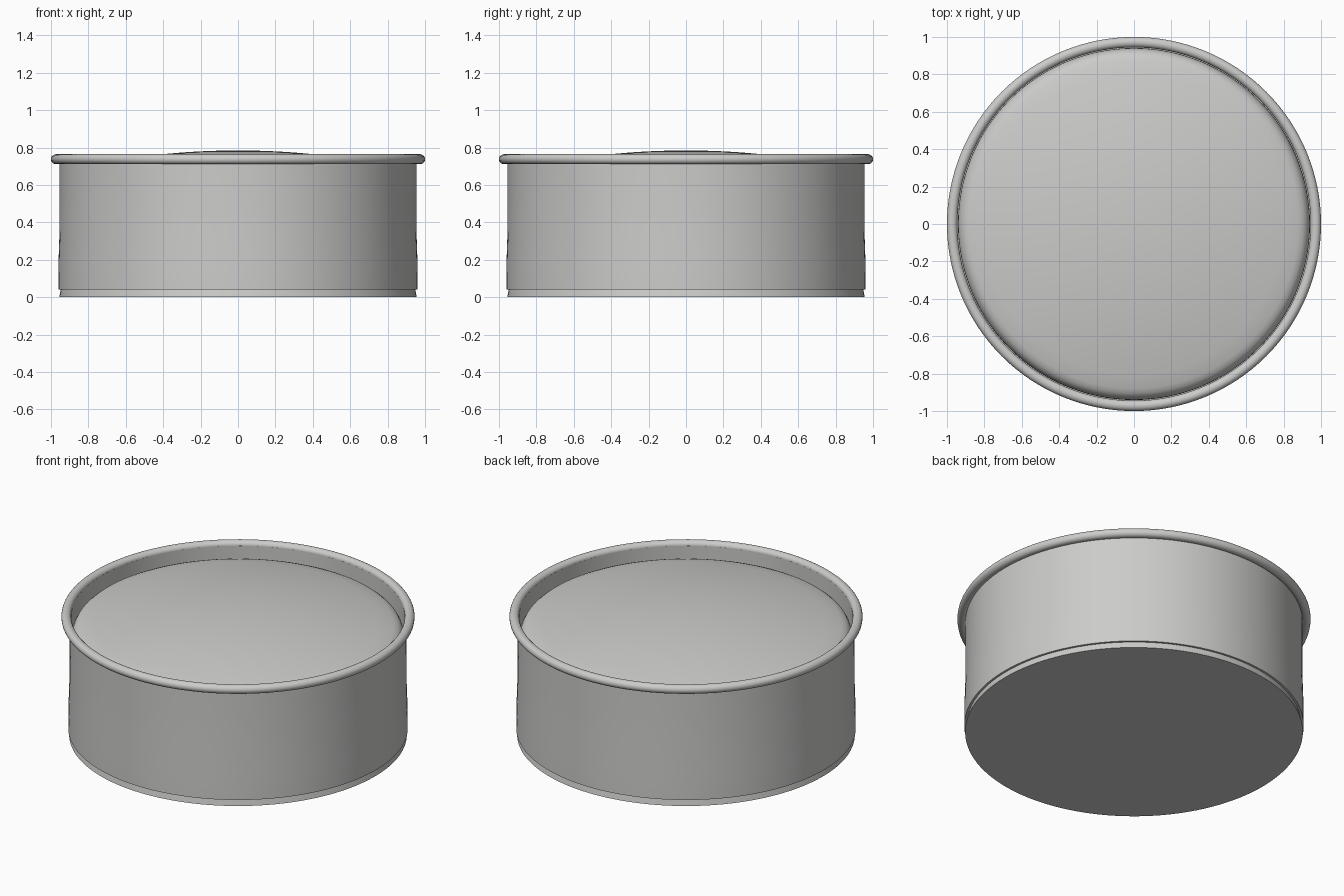
import bpy
import bmesh
from math import cos, sin, pi, radians

cube = bpy.data.objects.get("Cube")
if cube:
    bpy.data.objects.remove(cube)

SEGMENTS = 128

metal = bpy.data.materials.new("light grey")
metal.use_nodes = True
GREY = (0.6, 0.6, 0.59, 1)
metal.diffuse_color = GREY
metal.node_tree.nodes["Principled BSDF"].inputs["Base Color"].default_value = GREY


def lathe(name, profile, closed=False):
    """Spin a radius/height profile around the z axis."""
    bm = bmesh.new()
    verts = [bm.verts.new((r, 0, z)) for r, z in profile]
    edges = [bm.edges.new(pair) for pair in zip(verts, verts[1:])]
    if closed:
        edges.append(bm.edges.new((verts[-1], verts[0])))
    bmesh.ops.spin(bm, geom=verts + edges, axis=(0, 0, 1), cent=(0, 0, 0),
                   angle=2 * pi, steps=SEGMENTS, use_merge=True)
    bmesh.ops.remove_doubles(bm, verts=bm.verts, dist=0.0001)
    bmesh.ops.recalc_face_normals(bm, faces=bm.faces)
    mesh = bpy.data.meshes.new(name)
    bm.to_mesh(mesh)
    bm.free()
    mesh.materials.append(metal)
    obj = bpy.data.objects.new(name, mesh)
    bpy.context.collection.objects.link(obj)
    bpy.ops.object.select_all(action="DESELECT")
    obj.select_set(True)
    bpy.context.view_layer.objects.active = obj
    bpy.ops.object.shade_smooth_by_angle(angle=radians(35))
    return obj


# Tin: base, tapered foot band, gently bulging wall and inner wall
lathe("tin_body", [
    (0, 0), (0.956, 0), (0.948, 0.04), (0.961, 0.04), (0.96, 0.18),
    (0.955, 0.33), (0.954, 0.74), (0.944, 0.74), (0.944, 0.03), (0, 0.03)])

# Rolled rim
rim = [(0.972 + 0.028 * cos(a), 0.738 + 0.027 * sin(a))
       for a in (2 * pi * i / 20 for i in range(20))]
lathe("rolled_rim", rim, closed=True)

# Domed filling with a rounded shoulder
crown = [(0.88 * i / 12, 0.785 - 0.125 * (0.88 * i / 12) ** 2) for i in range(13)]
shoulder = [(0.905, 0.678), (0.922, 0.664), (0.934, 0.643), (0.94, 0.615), (0.941, 0.57)]
lathe("domed_filling", crown + shoulder + [(0.941, 0.035), (0, 0.035)])
